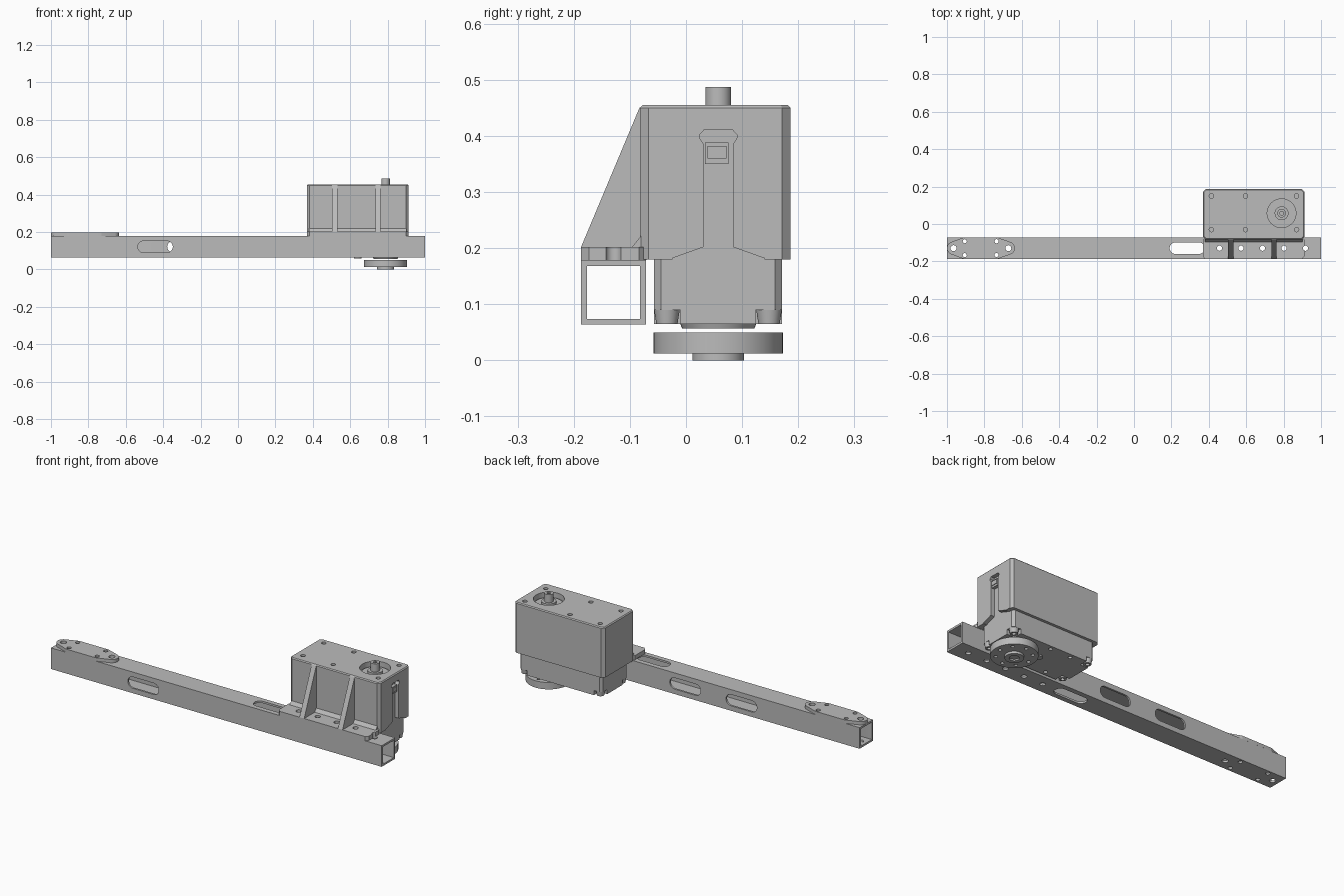
import bpy, bmesh
from math import sin, cos, pi, radians
from mathutils import Vector
from mathutils.geometry import convex_hull_2d

if "Cube" in bpy.data.objects:
    bpy.data.objects.remove(bpy.data.objects["Cube"], do_unlink=True)

grey = bpy.data.materials.new("plain grey")
grey.use_nodes = True
grey.diffuse_color = (0.5, 0.5, 0.5, 1)
grey.node_tree.nodes["Principled BSDF"].inputs["Base Color"].default_value = (0.5, 0.5, 0.5, 1)


def circle(u, v, r, n=32):
    return [(u + r * cos(2 * pi * i / n), v + r * sin(2 * pi * i / n)) for i in range(n)]


def rect(u0, u1, v0, v1):
    return [(u0, v0), (u1, v0), (u1, v1), (u0, v1)]


def hull(circles):
    pts = [Vector(p) for c in circles for p in circle(*c)]
    return [tuple(pts[i]) for i in convex_hull_2d(pts)]


def prism(name, pts, axis, a, b, corner=0, top=0, taper=1.0):
    """Extrude a 2D outline along an axis, with optional corner and top chamfers."""
    place = {"x": lambda u, v, w: (w, u, v),
             "y": lambda u, v, w: (u, w, v),
             "z": lambda u, v, w: (u, v, w)}[axis]
    cu = sum(p[0] for p in pts) / len(pts)
    cv = sum(p[1] for p in pts) / len(pts)
    bm = bmesh.new()
    low = [bm.verts.new(place(cu + (u - cu) * taper, cv + (v - cv) * taper, a)) for u, v in pts]
    high = [bm.verts.new(place(u, v, b)) for u, v in pts]
    bm.faces.new(low)
    cap = bm.faces.new(high)
    n = len(pts)
    for i in range(n):
        bm.faces.new((low[i], low[(i + 1) % n], high[(i + 1) % n], high[i]))
    bmesh.ops.recalc_face_normals(bm, faces=bm.faces)
    if corner:
        edges = [bm.edges.get((p, q)) for p, q in zip(low, high)]
        bmesh.ops.bevel(bm, geom=edges, offset=corner, segments=1, affect="EDGES")
    if top:
        cap = max(bm.faces, key=lambda f: f.calc_center_median().z)
        bmesh.ops.bevel(bm, geom=list(cap.edges), offset=top, segments=1, affect="EDGES")
    mesh = bpy.data.meshes.new(name)
    bm.to_mesh(mesh)
    bm.free()
    mesh.materials.append(grey)
    obj = bpy.data.objects.new(name, mesh)
    bpy.context.collection.objects.link(obj)
    return obj


def activate(obj):
    bpy.ops.object.select_all(action="DESELECT")
    obj.select_set(True)
    bpy.context.view_layer.objects.active = obj


def cut(obj, pts, axis, a, b):
    cutter = prism("cutter", pts, axis, a, b)
    mod = obj.modifiers.new("cut", "BOOLEAN")
    mod.operation, mod.solver, mod.object = "DIFFERENCE", "EXACT", cutter
    activate(obj)
    bpy.ops.object.modifier_apply(modifier=mod.name)
    mesh = cutter.data
    bpy.data.objects.remove(cutter, do_unlink=True)
    bpy.data.meshes.remove(mesh)


def slot(u, v):
    return hull([(u - 0.0625, v, 0.031), (u + 0.0625, v, 0.031)])


# Square tube with slots
Y0, Y1, Z0, Z1, WALL = -0.187, -0.0715, 0.0635, 0.179, 0.0105
MY, MZ = (Y0 + Y1) / 2, (Z0 + Z1) / 2
tube = prism("square_tube", rect(Y0, Y1, Z0, Z1), "x", -1, 1)
cut(tube, rect(Y0 + WALL, Y1 - WALL, Z0 + WALL, Z1 - WALL), "x", -1.1, 1.1)
cut(tube, slot(-0.442, MZ), "y", Y0 - 0.02, MY)
for x in (-0.285, 0.055):
    cut(tube, slot(x, MZ), "y", MY, Y1 + 0.02)
cut(tube, slot(0.284, MY), "z", 0, 0.3)

# Pad on the far end of the tube
LOBES = [(-0.965, MY, 0.035), (-0.672, MY, 0.035)]
EARS = [(x, MY + s * 0.037, 0.021) for x in (-0.905, -0.735) for s in (-1, 1)]
pad = prism("end_pad", hull(LOBES + EARS), "z", Z1, 0.197)
pad_holes = [(x, y, 0.016) for x, y, r in LOBES] + [(x, y, 0.011) for x, y, r in EARS]

# Mounting flange under the gearbox cover
X0, X1, FLOOR, ROOF = 0.368, 0.912, 0.18, 0.455
flange = prism("mounting_flange", rect(X0, X1, Y0, -0.07), "z", Z1, 0.202, corner=0.014)
flange_holes = [(0.457 + 0.115 * i, MY, 0.014) for i in range(5)]

for part, holes in ((pad, pad_holes), (flange, flange_holes), (tube, pad_holes + flange_holes)):
    for u, v, r in holes:
        cut(part, circle(u, v, r, 20), "z", 0, 0.3)

# Gearbox cover with shaft recess, screw holes and side channel
CX, CY = 0.789, 0.0575
cover = prism("gearbox_cover", rect(X0, X1, -0.082, 0.186), "z", FLOOR, ROOF, corner=0.015, top=0.005)
cut(cover, circle(CX, CY, 0.077, 48), "z", 0.425, 0.5)
for x in (0.414, 0.596, 0.869):
    for y in (-0.03, 0.15):
        cut(cover, circle(x, y, 0.012, 20), "z", 0.435, 0.5)
half = [(0.082, 0.16), (0.082, 0.182), (0.026, 0.202), (0.026, 0.385),
        (0.033, 0.396), (0.033, 0.402), (0.025, 0.411)]
channel = [(CY + u, v) for u, v in half] + [(CY - u, v) for u, v in reversed(half)]
cut(cover, channel, "x", X1 - 0.022, 1)
prism("side_latch", rect(0.034, 0.076, 0.35, 0.388), "x", X1 - 0.03, X1 - 0.004)
prism("side_latch_tab", rect(0.038, 0.072, 0.36, 0.382), "x", X1 - 0.03, X1)

# Fillet strip and support ribs in front of the cover
prism("fillet_strip", [(-0.098, 0.2), (-0.08, 0.2), (-0.08, 0.222)], "x", X0 + 0.012, X1 - 0.012)
for side, x in (("right", 0.503), ("left", 0.735)):
    prism(side + "_support_rib", [(Y0, 0.202), (-0.08, 0.202), (-0.08, 0.452), (-0.083, 0.45)],
          "x", x, x + 0.028)

# Input shaft in the recess
prism("recess_ring", circle(CX, CY, 0.069, 48), "z", 0.42, 0.43)
prism("shaft_collar", circle(CX, CY, 0.037), "z", 0.42, 0.443)
shaft = prism("input_shaft", circle(CX, CY, 0.023), "z", 0.42, 0.487)
cut(shaft, circle(CX, CY, 0.011, 6), "z", 0.465, 0.5)

# Lower gearbox housing with corner lugs
BX0, BX1, BY0, BY1, BASE = 0.39, 0.89, -0.057, 0.171, 0.065
housing = prism("gearbox_housing", rect(BX0, BX1, BY0, BY1), "z", BASE, FLOOR + 0.01, corner=0.012)
lug_spots = [(x, y) for x in (BX0 + 0.023, BX1 - 0.023) for y in (BY0 + 0.023, BY1 - 0.023)]
for x, y in lug_spots:
    cut(housing, rect(x - 0.024, x + 0.024, y - 0.024, y + 0.024), "z", 0, 0.09)
for i, (x, y) in enumerate(lug_spots):
    lug = prism("corner_lug_%d" % (i + 1), circle(x, y, 0.023), "z", BASE, 0.091, taper=0.82)
    cut(lug, circle(x, y, 0.01, 16), "z", 0, 0.08)
for x in (0.52, 0.64):
    for y in (BY0 + 0.023, BY1 - 0.023):
        cut(housing, circle(x, y, 0.01, 16), "z", 0, 0.08)
prism("output_boss", circle(CX, CY, 0.068, 48), "z", 0.057, 0.066, taper=0.95)
prism("idler_boss", circle(0.64, CY, 0.021), "z", 0.058, 0.066)

# Output disc with hub and bolt circle
disc = prism("output_disc", circle(CX, CY, 0.115, 64), "z", 0.0125, 0.05)
for i in range(8):
    a = i * pi / 4
    cut(disc, circle(CX + 0.088 * cos(a), CY + 0.088 * sin(a), 0.009, 16), "z", 0, 0.1)
hub = prism("disc_hub", circle(CX, CY, 0.046, 48), "z", 0, 0.0135)
cut(hub, circle(CX, CY, 0.024), "z", -0.01, 0.008)

# Smooth round walls, keep edges sharp
for obj in bpy.context.scene.objects:
    if obj.type == "MESH" and obj.data.materials and obj.data.materials[0] == grey:
        activate(obj)
        bpy.ops.object.shade_smooth_by_angle(angle=radians(30))
